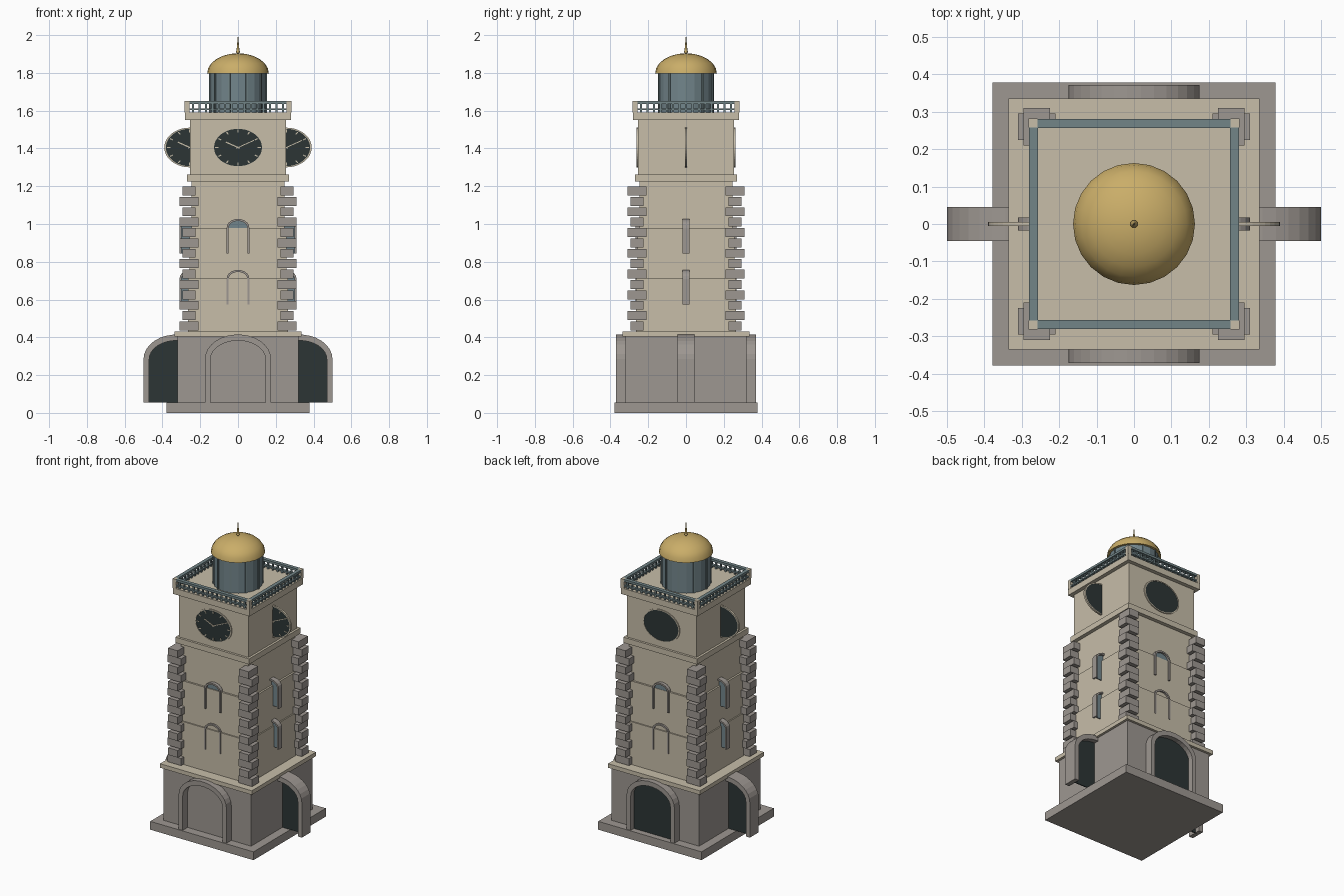
import bpy, bmesh, math
from mathutils import Matrix, Vector

if "Cube" in bpy.data.objects:
    bpy.data.objects.remove(bpy.data.objects["Cube"])


def material(name, rgb):
    m = bpy.data.materials.new(name)
    m.diffuse_color = (*rgb, 1)
    m.use_nodes = True
    m.node_tree.nodes["Principled BSDF"].inputs["Base Color"].default_value = m.diffuse_color
    return m


STONE = material("grey stone", (0.34, 0.31, 0.285))
BEIGE = material("beige render", (0.57, 0.51, 0.395))
SLATE = material("slate metal", (0.17, 0.235, 0.245))
DARK = material("dark panel", (0.025, 0.036, 0.036))
GLASS = material("window glass", (0.17, 0.235, 0.26))
GOLD = material("gold", (0.59, 0.42, 0.14))


def finish(bm, name, mat, smooth=False):
    bmesh.ops.recalc_face_normals(bm, faces=bm.faces[:])
    me = bpy.data.meshes.new(name)
    bm.to_mesh(me)
    bm.free()
    me.materials.append(mat)
    ob = bpy.data.objects.new(name, me)
    bpy.context.collection.objects.link(ob)
    if smooth:
        bpy.context.view_layer.objects.active = ob
        ob.select_set(True)
        bpy.ops.object.shade_smooth_by_angle(angle=math.radians(40))
        ob.select_set(False)
    return ob


def add_box(bm, x0, x1, y0, y1, z0, z1):
    m = Matrix.Translation(((x0 + x1) / 2, (y0 + y1) / 2, (z0 + z1) / 2))
    m = m @ Matrix.Diagonal((x1 - x0, y1 - y0, z1 - z0, 1))
    bmesh.ops.create_cube(bm, size=1, matrix=m)


def add_prism(bm, pts, y0, y1):
    """Extrude an x-z outline from y0 to y1."""
    a = [bm.verts.new((x, y0, z)) for x, z in pts]
    b = [bm.verts.new((x, y1, z)) for x, z in pts]
    bm.faces.new(a)
    bm.faces.new(b[::-1])
    for i in range(len(pts)):
        j = (i + 1) % len(pts)
        bm.faces.new((a[i], b[i], b[j], a[j]))


def square(name, half, z0, z1, mat):
    bm = bmesh.new()
    add_box(bm, -half, half, -half, half, z0, z1)
    return finish(bm, name, mat)


def ell(cx, cz, rx, rz, a):
    return (cx + rx * math.cos(a), cz + rz * math.sin(a))


def add_ring(bm, cx, cz, outer, inner, y0, y1, n, sweep):
    """Separate wedge blocks along an elliptical arc."""
    for i in range(n):
        a, b = sweep * i / n, sweep * (i + 1) / n
        add_prism(bm, [ell(cx, cz, *outer, a), ell(cx, cz, *outer, b),
                       ell(cx, cz, *inner, b), ell(cx, cz, *inner, a)], y0, y1)


def arch(name, cx, cy, z0, spring, outer, inner, depth, n, mat, fill, fill_y):
    """Arch surround with jambs and a thin infill panel, all facing the front."""
    bm = bmesh.new()
    add_ring(bm, cx, spring, outer, inner, cy - depth, cy + depth, n, math.pi)
    for s in (-1, 1):
        xs = sorted((cx + s * outer[0], cx + s * inner[0]))
        add_box(bm, *xs, cy - depth, cy + depth, z0, spring)
    finish(bm, name + "_surround", mat)
    bm = bmesh.new()
    rx, rz = (outer[0] + inner[0]) / 2, (outer[1] + inner[1]) / 2
    pts = [(cx + rx, z0)] + [ell(cx, spring, rx, rz, math.pi * i / 16) for i in range(17)]
    add_prism(bm, pts + [(cx - rx, z0)], cy + fill_y - 0.003, cy + fill_y + 0.003)
    finish(bm, name + "_panel", fill)


def clock(name, cx, cy):
    """Oval dial with rim, hour marks and hands on its front."""
    cz, rx, rz = 1.405, 0.135, 0.105
    bm = bmesh.new()
    add_prism(bm, [ell(cx, cz, rx * .97, rz * .97, math.tau * i / 40) for i in range(40)],
              cy - 0.003, cy + 0.004)
    finish(bm, name + "_dial", DARK)
    bm = bmesh.new()
    add_ring(bm, cx, cz, (rx, rz), (rx * .94, rz * .94), cy - 0.006, cy + 0.006, 40, math.tau)
    finish(bm, name + "_rim", BEIGE)
    bm = bmesh.new()

    def bar(a, r0, r1, w):
        d, n = Vector((math.cos(a), math.sin(a))), Vector((-math.sin(a), math.cos(a))) * w
        pts = [d * r0 - n, d * r1 - n, d * r1 + n, d * r0 + n]
        add_prism(bm, [(cx + p.x * rx, cz + p.y * rz) for p in pts], cy - 0.006, cy - 0.002)

    for i in range(12):
        bar(math.tau * i / 12, 0.76, 0.9, 0.025)
    bar(math.radians(150), -0.08, 0.55, 0.028)
    bar(math.radians(30), -0.08, 0.72, 0.02)
    finish(bm, name + "_marks", BEIGE)


# Base and main masses
square("plinth", 0.378, 0, 0.055, STONE)
square("lower_block", 0.32, 0.055, 0.405, STONE)
square("lower_cornice", 0.336, 0.405, 0.432, BEIGE)
square("shaft_lower", 0.265, 0.432, 0.715, BEIGE)
square("shaft_middle", 0.257, 0.715, 0.98, BEIGE)
square("shaft_upper", 0.245, 0.98, 1.225, BEIGE)
square("clock_stage_band", 0.27, 1.225, 1.262, BEIGE)
square("clock_stage", 0.255, 1.262, 1.55, BEIGE)
square("upper_cornice", 0.281, 1.55, 1.59, BEIGE)

# Doors, windows and clocks on the four sides, all parallel to the front
for side, dx, dy in (("front", 0, -1), ("back", 0, 1), ("left", -1, 0), ("right", 1, 0)):
    arch(side + "_door", dx * 0.325, dy * 0.325, 0.055, 0.285, (0.175, 0.13),
         (0.145, 0.098), 0.046, 15, STONE, DARK, 0.01)
    for level, z in (("lower", 0.575), ("upper", 0.845)):
        arch(f"{side}_{level}_window", dx * 0.25, dy * 0.25, z, z + 0.135, (0.06, 0.047),
             (0.049, 0.036), 0.018, 10, STONE, GLASS, 0.002)
    clock(side + "_clock", dx * 0.255, dy * 0.255)

# Alternating corner stones
bm = bmesh.new()
for i in range(14):
    z = 0.46 + 0.055 * i
    hx, hy = (0.05, 0.035) if i % 2 == 0 else (0.035, 0.05)
    for sx in (-0.26, 0.26):
        for sy in (-0.26, 0.26):
            add_box(bm, sx - hx, sx + hx, sy - hy, sy + hy, z - 0.0235, z + 0.0235)
finish(bm, "corner_stones", STONE)

# Balcony railing: two rails and balusters per side, posts at corners
rails, posts = bmesh.new(), bmesh.new()
for k in range(4):
    piece = bmesh.new()
    add_box(piece, -0.258, 0.258, -0.281, -0.257, 1.636, 1.651)
    add_box(piece, -0.258, 0.258, -0.279, -0.259, 1.603, 1.612)
    for i in range(15):
        x = -0.238 + 0.034 * i
        add_box(piece, x - 0.005, x + 0.005, -0.274, -0.264, 1.59, 1.636)
    piece.transform(Matrix.Rotation(k * math.pi / 2, 4, 'Z'))
    tmp = bpy.data.meshes.new("tmp")
    piece.to_mesh(tmp)
    piece.free()
    rails.from_mesh(tmp)
    bpy.data.meshes.remove(tmp)
    x, y = (1 if k in (0, 3) else -1) * 0.27, (1 if k < 2 else -1) * 0.27
    add_box(posts, x - 0.012, x + 0.012, y - 0.012, y + 0.012, 1.59, 1.651)
finish(rails, "balcony_railing", SLATE)
finish(posts, "balcony_corner_posts", BEIGE)

# Lantern drum with thin mullions
bm = bmesh.new()
bmesh.ops.create_cone(bm, cap_ends=True, segments=20, radius1=0.148, radius2=0.148, depth=0.21,
                      matrix=Matrix.Translation((0, 0, 1.695)))
finish(bm, "lantern_drum", GLASS)
bm = bmesh.new()
for i in range(10):
    a = math.tau * i / 10
    m = Matrix.Rotation(a, 4, 'Z') @ Matrix.Translation((0.148, 0, 1.695))
    bmesh.ops.create_cube(bm, size=1, matrix=m @ Matrix.Diagonal((0.01, 0.01, 0.21, 1)))
finish(bm, "lantern_mullions", SLATE)

# Dome: upper half of a flattened sphere
bm = bmesh.new()
bmesh.ops.create_uvsphere(bm, u_segments=24, v_segments=12, radius=1)
bmesh.ops.bisect_plane(bm, geom=bm.verts[:] + bm.edges[:] + bm.faces[:], plane_co=(0, 0, 0),
                       plane_no=(0, 0, 1), clear_inner=True, dist=1e-4)
bmesh.ops.holes_fill(bm, edges=[e for e in bm.edges if e.is_boundary])
bm.transform(Matrix.Translation((0, 0, 1.798)) @ Matrix.Diagonal((0.163, 0.163, 0.106, 1)))
finish(bm, "dome", GOLD, smooth=True)

# Finial: ball and spike
bm = bmesh.new()
bmesh.ops.create_uvsphere(bm, u_segments=12, v_segments=8, radius=0.01,
                          matrix=Matrix.Translation((0, 0, 1.912)))
bmesh.ops.create_cone(bm, cap_ends=True, segments=12, radius1=0.008, radius2=0.0005, depth=0.085,
                      matrix=Matrix.Translation((0, 0, 1.9575)))
finish(bm, "finial", GOLD, smooth=True)
